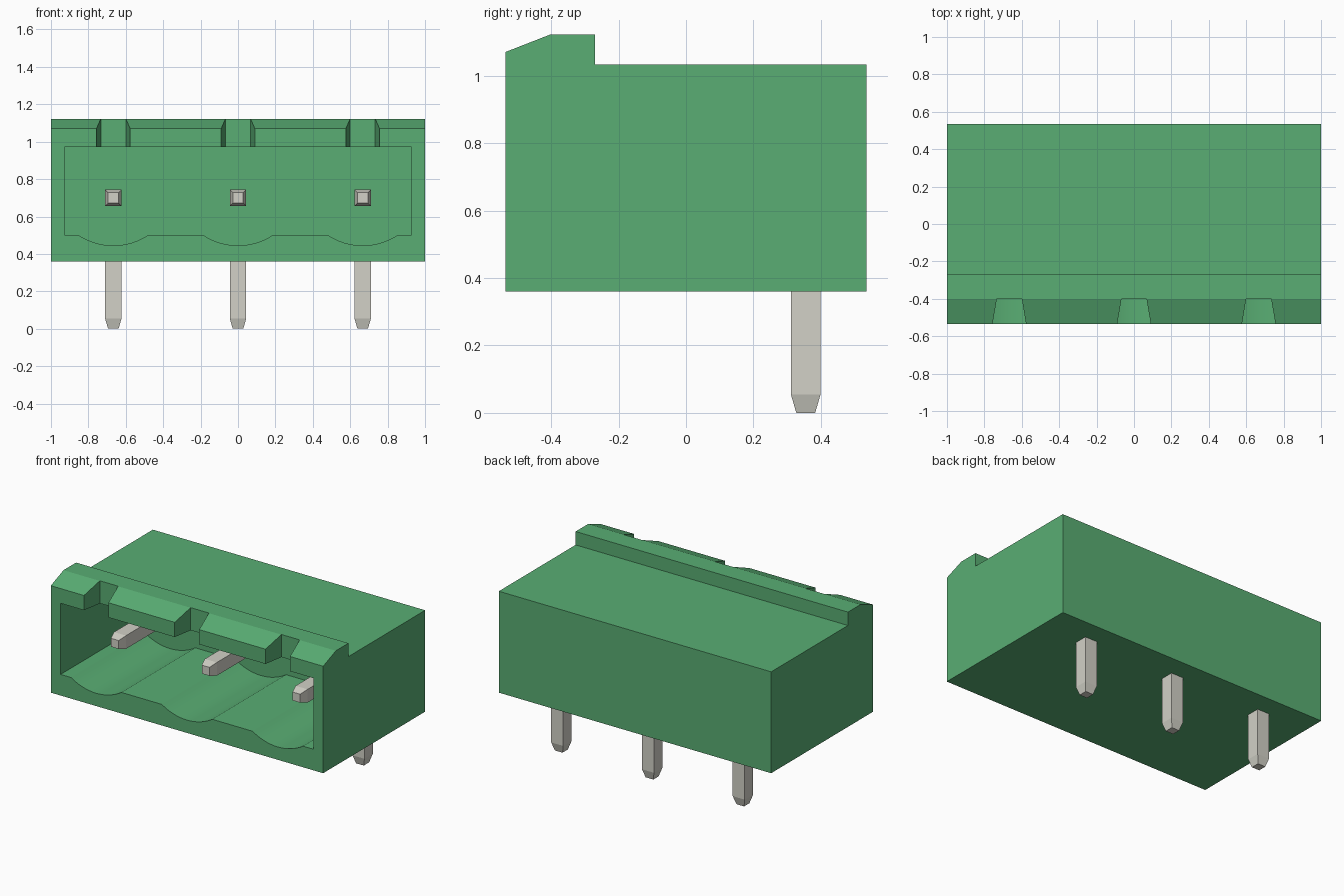
import bpy, bmesh, math
from mathutils import Vector

if "Cube" in bpy.data.objects:
    bpy.data.objects.remove(bpy.data.objects["Cube"], do_unlink=True)

PITCH = 2 / 3
CENTRES = [-PITCH, 0, PITCH]


def material(name, rgb):
    mat = bpy.data.materials.new(name)
    mat.use_nodes = True
    mat.diffuse_color = (*rgb, 1)
    mat.node_tree.nodes["Principled BSDF"].inputs["Base Color"].default_value = (*rgb, 1)
    return mat


green = material("green plastic", (0.1, 0.42, 0.172))
metal = material("tinned metal", (0.645, 0.638, 0.571))


def loft(name, rings, mat):
    """Join rings of points into a closed solid."""
    bm = bmesh.new()
    loops = [[bm.verts.new(p) for p in ring] for ring in rings]
    n = len(loops[0])
    for a, b in zip(loops, loops[1:]):
        for i in range(n):
            j = (i + 1) % n
            bm.faces.new((a[i], a[j], b[j], b[i]))
    bm.faces.new(loops[0])
    bm.faces.new(loops[-1])
    bmesh.ops.recalc_face_normals(bm, faces=bm.faces)
    mesh = bpy.data.meshes.new(name)
    bm.to_mesh(mesh)
    bm.free()
    mesh.materials.append(mat)
    obj = bpy.data.objects.new(name, mesh)
    bpy.context.collection.objects.link(obj)
    return obj


def activate(obj):
    bpy.ops.object.select_all(action='DESELECT')
    obj.select_set(True)
    bpy.context.view_layer.objects.active = obj


def cut(obj, cutter):
    mod = obj.modifiers.new("cut", 'BOOLEAN')
    mod.operation = 'DIFFERENCE'
    mod.solver = 'EXACT'
    mod.object = cutter
    activate(obj)
    bpy.ops.object.modifier_apply(modifier=mod.name)
    bpy.data.objects.remove(cutter, do_unlink=True)


# Housing with the raised lip along its front top edge
side = [(-0.535, 0.36), (0.535, 0.36), (0.535, 1.033), (-0.27, 1.033),
        (-0.27, 1.122), (-0.402, 1.122), (-0.535, 1.07)]
housing = loft("housing", [[(x, y, z) for y, z in side] for x in (-1, 1)], green)

# Front cavity, its floor scooped below each pin
HALF, DEPTH, FLOOR, STEPS = 0.185, 0.055, 0.5, 16
radius = (HALF ** 2 + DEPTH ** 2) / (2 * DEPTH)
sweep = math.asin(HALF / radius)
opening = [(0.928, 0.972), (-0.928, 0.972), (-0.928, FLOOR)]
for c in CENTRES:
    for i in range(STEPS + 1):
        a = sweep * (2 * i / STEPS - 1)
        opening.append((c + radius * math.sin(a),
                        FLOOR - DEPTH + radius * (1 - math.cos(a))))
opening.append((0.928, FLOOR))
cut(housing, loft("cavity_cutter",
                  [[(x, y, z) for x, z in opening] for y in (-0.7, 0.24)], green))

# Tapered keying notches through the lip into the cavity
for c in CENTRES:
    plan = [(c - 0.101, -0.6), (c + 0.101, -0.6), (c + 0.067, -0.4), (c - 0.067, -0.4)]
    cut(housing, loft("notch_cutter",
                      [[(x, y, z) for x, y in plan] for z in (0.9, 1.3)], green))

activate(housing)
bpy.ops.object.shade_smooth_by_angle(angle=math.radians(12))

# Bent square pins with chamfered tips: contact inside, solder leg below
W, TIP, LEG_Y, PIN_Z = 0.044, 0.028, 0.355, 0.7


def section(centre, up, half):
    """Square ring; 'up' is the in-plane direction across the pin."""
    c, u, r = Vector(centre), Vector(up), Vector((half, 0, 0))
    v = u * half
    return [c - r - v, c + r - v, c + r + v, c - r + v]


for label, x in zip(("right", "middle", "left"), CENTRES):
    loft(label + "_pin", [
        section((x, -0.34, PIN_Z), (0, 0, 1), TIP),
        section((x, -0.285, PIN_Z), (0, 0, 1), W),
        section((x, LEG_Y, PIN_Z), (0, 1, 1), W),
        section((x, LEG_Y, 0.055), (0, 1, 0), W),
        section((x, LEG_Y, 0), (0, 1, 0), TIP),
    ], metal)
